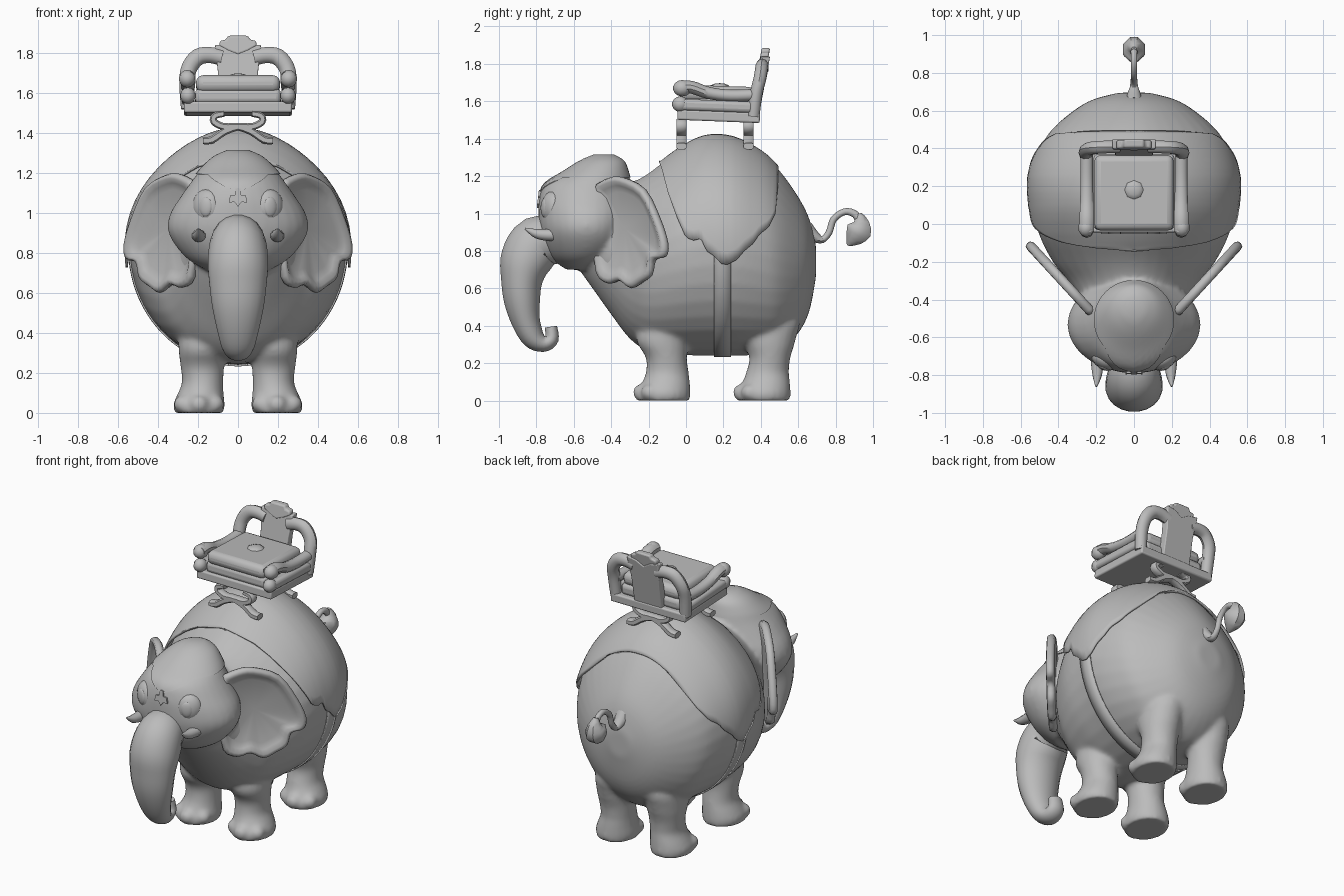
import bpy, bmesh, math
from mathutils import Vector, Matrix

if "Cube" in bpy.data.objects:
    bpy.data.objects.remove(bpy.data.objects["Cube"])

grey = bpy.data.materials.new("plain grey")
grey.diffuse_color = (0.5, 0.5, 0.5, 1)
grey.use_nodes = True
grey.node_tree.nodes["Principled BSDF"].inputs["Base Color"].default_value = grey.diffuse_color


def finish(name, bm, angle=40, solid=0, bevel=0):
    bmesh.ops.recalc_face_normals(bm, faces=bm.faces)
    me = bpy.data.meshes.new(name)
    bm.to_mesh(me)
    bm.free()
    me.materials.append(grey)
    ob = bpy.data.objects.new(name, me)
    bpy.context.collection.objects.link(ob)
    bpy.ops.object.select_all(action='DESELECT')
    ob.select_set(True)
    bpy.context.view_layer.objects.active = ob
    bpy.ops.object.shade_smooth_by_angle(angle=math.radians(angle))
    if solid:
        m = ob.modifiers.new("thickness", 'SOLIDIFY')
        m.thickness, m.offset = solid, 0
    if bevel:
        m = ob.modifiers.new("round", 'BEVEL')
        m.width, m.segments = bevel, 3
    return ob


def spline(rows, n=4):
    p = [rows[0]] + list(rows) + [rows[-1]]
    out = []
    for i in range(1, len(p) - 2):
        for k in range(n):
            t = k / n
            out.append(tuple(.5 * (2*b + (c-a)*t + (2*a-5*b+4*c-d)*t*t + (3*b-a-3*c+d)*t**3)
                             for a, b, c, d in zip(*p[i-1:i+3])))
    return out + [tuple(rows[-1])]


def lookup(rows, v):
    for a, b in zip(rows, rows[1:]):
        if v <= b[0]:
            t = max(0, (v - a[0]) / (b[0] - a[0]))
            return [p + (q - p) * t for p, q in zip(a, b)]
    return list(rows[-1])


def skin(name, rings, closed=True, **kw):
    bm = bmesh.new()
    vs = [[bm.verts.new(p) for p in r] for r in rings]
    n = len(vs[0])
    for a, b in zip(vs, vs[1:]):
        for i in range(n if closed else n - 1):
            j = (i + 1) % n
            bm.faces.new((a[i], a[j], b[j], b[i]))
    if closed:
        bm.faces.new(vs[0])
        bm.faces.new(vs[-1])
    return finish(name, bm, **kw)


def tube(name, rows, ref, side=1, n=14, steps=4, power=1, **kw):
    """rows: x, y, z, half-size along ref, half-size across"""
    rows = spline(rows, steps)
    pts = [Vector(r[:3]) for r in rows]
    rings = []
    for i, r in enumerate(rows):
        t = (pts[min(i+1, len(pts)-1)] - pts[max(i-1, 0)]).normalized()
        s = Vector(ref)
        s = (s - t * s.dot(t)).normalized()
        u = t.cross(s)
        ring = []
        for k in range(n):
            a = math.tau * (k + .5) / n
            c, d = (math.copysign(abs(f)**power, f) for f in (math.cos(a), math.sin(a)))
            p = pts[i] + s * r[3] * c + u * r[4] * d
            ring.append((p.x * side, p.y, p.z))
        rings.append(ring)
    return skin(name, rings, **kw)


def ball(name, c, r, rot=0, seg=16):
    bm = bmesh.new()
    bmesh.ops.create_uvsphere(bm, u_segments=seg, v_segments=seg // 2 + 2, radius=1)
    bm.transform(Matrix.Translation(c) @ Matrix.Rotation(rot, 4, 'Z') @ Matrix.Diagonal((*r, 1)))
    return finish(name, bm)


def box(name, c, size, tilt=0, bevel=.01):
    bm = bmesh.new()
    bmesh.ops.create_cube(bm, size=1)
    bm.transform(Matrix.Translation(c) @ Matrix.Rotation(tilt, 4, 'X') @ Matrix.Diagonal((*size, 1)))
    return finish(name, bm, bevel=bevel)


def plate(name, half, y0, z0, slope, thick, bevel=0):
    """mirrored x, z outline given as its right half, extruded along y"""
    outline = half + [(-x, z) for x, z in reversed(half) if x > 0]
    skin(name, [[(x, y0 + (z - z0) * slope + d, z) for x, z in outline] for d in (0, thick)],
         bevel=bevel)


# Body: y, bottom, top, half width
BODY = spline([(-.6, .74, 1.0, .12), (-.5, .60, 1.10, .22), (-.4, .46, 1.15, .285),
               (-.3, .33, 1.165, .35), (-.2, .265, 1.215, .43), (-.05, .245, 1.33, .505),
               (.1, .24, 1.405, .535), (.25, .24, 1.40, .54), (.4, .245, 1.325, .495),
               (.5, .27, 1.23, .435), (.6, .36, 1.09, .32), (.66, .48, .97, .215),
               (.695, .66, .83, .08)])


def body_point(y, a, off=0):
    _, lo, hi, w = lookup(BODY, y)
    egg = 1 - .19 * max(0, math.cos(a)) ** 3
    return ((w + off) * egg * math.sin(a), y, (lo+hi)/2 + ((hi-lo)/2 + off) * math.cos(a))


flesh = [skin("body", [[body_point(r[0], math.tau * i / 36) for i in range(36)] for r in BODY])]

# Saddle cloth with a scalloped hem: y, hem height
HEM = [(-.14, 1.27), (-.095, 1.1), (-.05, .98), (0, .87), (.04, .855), (.08, .865), (.11, .80),
       (.15, .775), (.19, .735), (.22, .73), (.27, .755), (.31, .80), (.36, .84), (.39, .885),
       (.44, .92), (.475, .99), (.49, 1.17)]
cloth = []
for k in range(43):
    y = -.14 + .63 * k / 42
    _, lo, hi, w = lookup(BODY, y)
    lim = math.acos(max(-1, min(1, (lookup(HEM, y)[1] - (lo+hi)/2) / ((hi-lo)/2))))
    cloth.append([body_point(y, lim * i / 16, .008 + .012 * abs(i) / 16) for i in range(-16, 17)])
skin("saddle_cloth", cloth, closed=False, solid=.012)

# Girth strap under the belly
skin("girth_strap", [[body_point(y, math.radians(a), .003) for a in range(92, 269, 4)]
                     for y in (.15, .19, .24)], closed=False, solid=.008)

# Legs and toes: z, x, y, half width, half depth
LEG = [(0, .195, -.12, .122, .143), (.04, .195, -.12, .13, .145), (.09, .188, -.108, .117, .13),
       (.15, .177, -.1, .104, .115), (.23, .178, -.105, .109, .11), (.32, .178, -.125, .12, .14),
       (.42, .17, -.1, .12, .14), (.5, .16, -.08, .08, .09)]
for label, dy in (("front", 0), ("rear", .535)):
    for s in (1, -1):
        rings = []
        for z, x, y, rx, ry in spline(LEG, 3):
            lean = .035 * min(1, max(0, z - .15) / .15) if dy else 0
            rings.append([(s * (x + rx * math.cos(math.tau*i/20)),
                           y + dy + lean + ry * math.sin(math.tau*i/20), z) for i in range(20)])
        flesh.append(skin(label + "_leg", rings))
        for a in (-52, 0, 52):
            t = math.radians(a)
            flesh.append(ball("toe", (s * .195 + .1 * math.sin(t), dy - .12 - .117 * math.cos(t),
                                      .044), (.05, .05, .045), seg=12))

# Head: z, front y, back y, half width
HEAD = spline([(.70, -.64, -.45, .13), (.76, -.72, -.36, .24), (.84, -.765, -.3, .315),
               (.92, -.785, -.28, .352), (1.0, -.79, -.27, .337), (1.08, -.785, -.28, .287),
               (1.16, -.755, -.295, .23), (1.22, -.66, -.31, .183), (1.28, -.565, -.335, .117),
               (1.312, -.49, -.39, .045)])


def head_point(z, a, off=0):
    _, f, b, w = lookup(HEAD, z)
    return ((w + off) * math.sin(a), (f+b)/2 - ((b-f)/2 + off) * math.cos(a), z + off * .6)


flesh.append(skin("head", [[head_point(r[0], math.tau * i / 32) for i in range(32)]
                           for r in HEAD]))

# Blend body, legs, toes and head into one skin
bpy.ops.object.select_all(action='DESELECT')
for ob in flesh:
    ob.select_set(True)
bpy.context.view_layer.objects.active = flesh[0]
bpy.ops.object.join()
m = flesh[0].modifiers.new("blend", 'REMESH')
m.mode, m.voxel_size, m.use_smooth_shade = 'VOXEL', .013, True
m = flesh[0].modifiers.new("relax", 'SMOOTH')
m.factor, m.iterations = .5, 9

# Cap with a pointed brow, and its trefoil ornament
cap = []
for j in range(11):
    ring = []
    for i in range(40):
        a = math.tau * i / 40
        low = 1.10 + .09 * min(1, min(a, math.tau - a) / .8)
        ring.append(head_point(low + (1.312 - low) * j / 10, a, .005))
    cap.append(ring)
skin("cap", cap)
plate("cap_ornament", [(0, 1.03), (.018, 1.055), (.045, 1.05), (.04, 1.085), (.015, 1.09),
                       (.012, 1.12), (0, 1.125)], -.798, 1.03, .12, .03)

# Trunk, curling back at the tip
tube("trunk", [(0, -.68, .85, .11, .12), (0, -.79, .845, .14, .145), (0, -.855, .75, .152, .14),
               (0, -.878, .64, .144, .112), (0, -.876, .53, .13, .097), (0, -.855, .42, .106, .077),
               (0, -.815, .335, .083, .062), (0, -.76, .305, .062, .045), (0, -.718, .33, .054, .038),
               (0, -.722, .395, .045, .033)], (1, 0, 0), n=20)

# Ears: outline as y, z
EAR = spline([(-.47, 1.16), (-.41, 1.19), (-.34, 1.195), (-.22, 1.13), (-.14, .97), (-.1, .84),
              (-.11, .77), (-.165, .75), (-.185, .67), (-.235, .63), (-.29, .60), (-.35, .64),
              (-.41, .625), (-.47, .68), (-.49, .9)], 3)
for s in (1, -1):
    rings = []
    for k, off in ((.02, -.012), (.6, -.015), (.92, -.024), (.99, -.012), (1, .006), (.97, .024),
                   (.9, .028), (.82, .012), (.7, -.002), (.02, -.002)):
        ring = []
        for y, z in EAR:
            y, z = -.33 + (y + .33) * k, .92 + (z - .92) * k
            ring.append((s * (.22 + .92 * (y + .47) + .73 * off), y - .68 * off, z))
        rings.append(ring)
    skin("ear", rings, angle=60)
    # Eyes and tusks
    ball("eye", (s * .155, -.716, 1.03), (.078, .053, .088), s * .5)
    ball("pupil", (s * .162, -.757, 1.03), (.036, .016, .05), s * .4)
    tube("tusk", [(.2, -.66, .89, .035, .035), (.195, -.73, .885, .035, .032),
                  (.195, -.8, .893, .026, .025), (.2, -.86, .92, .005, .005)], (1, 0, 0), s, n=10)

# Tail and its tuft
tube("tail", [(0, .64, .91, .05, .05), (0, .69, .875, .035, .03), (0, .73, .86, .022, .018),
              (0, .765, .9, .018, .018), (0, .79, .97, .018, .018), (0, .85, 1.01, .018, .018),
              (0, .905, .995, .018, .02), (0, .93, .95, .02, .02)], (1, 0, 0), n=10)
tube("tail_tuft", [(0, .925, 1.0, .015, .015), (0, .937, .955, .042, .045),
                   (0, .925, .91, .064, .074), (0, .895, .865, .045, .05),
                   (0, .865, .83, .008, .008)], (1, 0, 0), n=8, steps=2)

# Chair seat, cushion and cushion button
box("seat_plate", (0, .175, 1.52), (.54, .44, .055), -.04)
box("cushion_base", (0, .17, 1.575), (.43, .40, .075), -.04, .025)
box("cushion", (0, .165, 1.64), (.42, .40, .085), -.03, .035)
ball("cushion_button", (0, .18, 1.675), (.055, .055, .022), seg=8)

# Chair back panel and crest
plate("chair_back", [(.1, 1.5), (.1, 1.7), (.115, 1.84), (.05, 1.83), (0, 1.80)],
      .335, 1.5, .19, .05, .006)
plate("chair_crest", [(0, 1.79), (.05, 1.81), (.095, 1.835), (.09, 1.86), (.06, 1.865),
                      (.05, 1.885), (0, 1.885)], .387, 1.79, .19, .045, .01)

for s in (1, -1):
    # Arm rails, back arches and rolled arm ends
    tube("arm_rail", [(.25, -.04, 1.675, .04, .034), (.25, .03, 1.675, .04, .034),
                      (.25, .12, 1.645, .037, .032), (.25, .24, 1.63, .035, .032),
                      (.25, .38, 1.635, .035, .032)], (1, 0, 0), s, n=10)
    tube("back_arch", [(.25, .36, 1.52, .035, .035), (.255, .375, 1.64, .035, .038),
                       (.245, .395, 1.72, .035, .04), (.2, .405, 1.778, .035, .042),
                       (.14, .408, 1.788, .035, .04), (.08, .408, 1.775, .035, .04)],
         (0, 1, 0), s, n=10)
    ball("arm_end", (s * .253, -.02, 1.67), (.044, .05, .044), seg=10)
    ball("arm_knob", (s * .25, -.03, 1.585), (.04, .045, .042), seg=10)
    box("arm_base", (s * .25, .16, 1.575), (.065, .40, .06), -.04, .02)
    # Crossed scroll legs
    for y in (-.025, .335):
        tube("chair_leg", [(.175, y, 1.36, .028, .018), (.13, y, 1.365, .028, .02),
                           (.07, y, 1.405, .028, .02), (0, y, 1.43, .028, .02),
                           (-.07, y, 1.43, .028, .019), (-.12, y, 1.455, .028, .019),
                           (-.115, y, 1.485, .028, .018), (-.07, y, 1.495, .028, .016)],
             (0, 1, 0), s, n=8, steps=3, power=.6)
